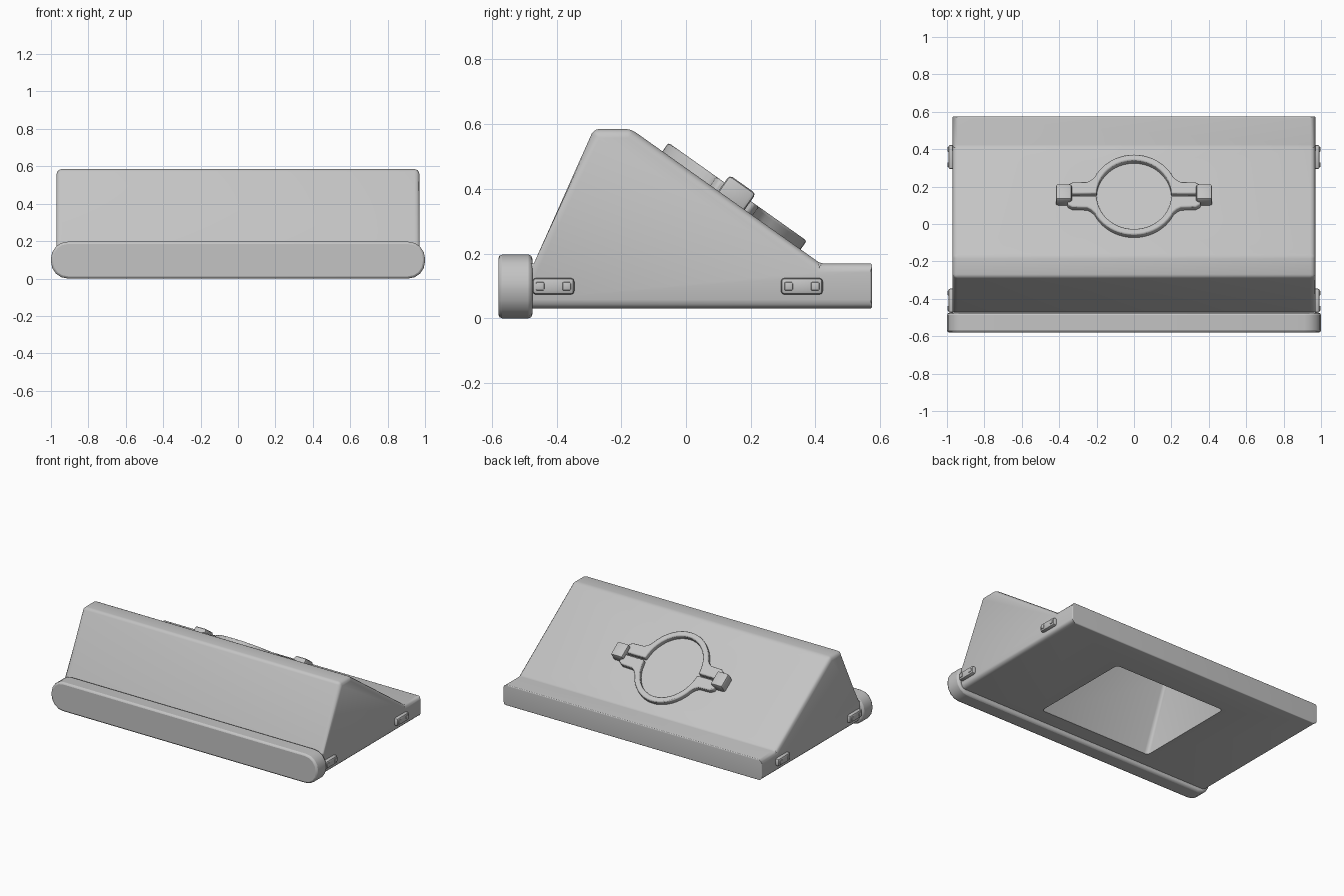
import bpy, bmesh, math
from mathutils import Matrix, Vector

old = bpy.data.objects.get("Cube")
if old:
    bpy.data.objects.remove(old)

grey = bpy.data.materials.new("light_grey")
grey.use_nodes = True
grey.diffuse_color = (0.55, 0.55, 0.55, 1)
grey.node_tree.nodes["Principled BSDF"].inputs["Base Color"].default_value = grey.diffuse_color


def prism(name, outline, depth, frame):
    """Extrude a flat outline along the local z axis, then place it with frame."""
    bm = bmesh.new()
    face = bm.faces.new([bm.verts.new((u, v, 0)) for u, v in outline])
    top = bmesh.ops.extrude_face_region(bm, geom=[face])["geom"]
    bmesh.ops.translate(bm, vec=(0, 0, depth),
                        verts=[g for g in top if isinstance(g, bmesh.types.BMVert)])
    bmesh.ops.recalc_face_normals(bm, faces=bm.faces)
    bm.transform(frame)
    mesh = bpy.data.meshes.new(name)
    bm.to_mesh(mesh)
    bm.free()
    obj = bpy.data.objects.new(name, mesh)
    bpy.context.collection.objects.link(obj)
    mesh.materials.append(grey)
    return obj


def rect(w, h):
    return [(-w, -h), (w, -h), (w, h), (-w, h)]


def activate(obj):
    bpy.ops.object.select_all(action="DESELECT")
    obj.select_set(True)
    bpy.context.view_layer.objects.active = obj


def round_edges(obj, width, segments, rule):
    """Bevel each edge by width times the weight the rule gives for its ends."""
    weights = obj.data.attributes.new("bevel_weight_edge", "FLOAT", "EDGE")
    for e in obj.data.edges:
        a, b = (obj.data.vertices[i].co for i in e.vertices)
        weights.data[e.index].value = rule(a, b)
    mod = obj.modifiers.new("round", "BEVEL")
    mod.limit_method = "WEIGHT"
    mod.width, mod.segments = width, segments
    activate(obj)
    bpy.ops.object.modifier_apply(modifier=mod.name)


def cut(obj, cutter):
    mod = obj.modifiers.new("cut", "BOOLEAN")
    mod.object, mod.operation, mod.solver = cutter, "DIFFERENCE", "EXACT"
    activate(obj)
    bpy.ops.object.modifier_apply(modifier=mod.name)
    bpy.data.objects.remove(cutter)


def smooth(obj, angle=35):
    activate(obj)
    bpy.ops.object.shade_smooth_by_angle(angle=math.radians(angle))


def side_frame(x):
    """Outline axes become y and z, extrusion runs along +x."""
    return Matrix(((0, 0, 1, x), (1, 0, 0, 0), (0, 1, 0, 0), (0, 0, 0, 1)))


# Wedge-shaped hood
HALF = 0.97
profile = [(-0.5, 0.03), (0.575, 0.03), (0.575, 0.17), (0.415, 0.17),
           (-0.17, 0.585), (-0.285, 0.585), (-0.47, 0.17), (-0.5, 0.17)]
hood = prism("hood", profile, 2 * HALF, side_frame(-HALF))


def hood_rule(a, b):
    if a.y < -0.46 and b.y < -0.46:
        return 0
    if a.y > 0.57 and b.y > 0.57:
        return 0.25
    if abs(a.x - b.x) < 0.01:
        return 1
    return 0.6 if a.z > 0.5 else 0.3 if a.z > 0.1 else 0


round_edges(hood, 0.055, 3, hood_rule)

# Open cavity under the hood
cavity = prism("cavity_cutter",
               [(-0.38, -0.05), (0.34, -0.05), (0.34, 0.1), (-0.16, 0.45), (-0.2, 0.45), (-0.37, 0.04)],
               0.84, side_frame(-0.42))
round_edges(cavity, 0.04, 3, lambda a, b: abs(a.x - b.x) < 0.01 and max(a.z, b.z) > 0.05)
cut(hood, cavity)

# Frame lying on the rear slope: u = x, v = up the slope, n = outward
along = Vector((0, -0.585, 0.415)).normalized()
normal = Vector((1, 0, 0)).cross(along)
if normal.z < 0:
    normal = -normal
centre = Vector((0, 0.141, 0.365))
slope = Matrix.Translation(centre) @ Matrix((Vector((1, 0, 0)), along, normal)).transposed().to_4x4()


def arc(rx, ry, start, end, n):
    angles = [math.radians(start + (end - start) * i / n) for i in range(n + 1)]
    return [(rx * math.cos(t), ry * math.sin(t)) for t in angles]


# Port through the slope
port = prism("port_cutter", arc(0.2, 0.225, 0, 352.5, 47), 0.35,
             slope @ Matrix.Translation((0, 0, -0.22)))
cut(hood, port)
smooth(hood)

# Front flange
flange = prism("front_flange", rect(1.0, 0.0985), 0.105,
               Matrix.Translation((0, -0.475, 0.0985)) @ Matrix.Rotation(math.pi / 2, 4, "X"))
round_edges(flange, 0.09, 4, lambda a, b: 1 if abs(a.y - b.y) > 0.01 else 0)
mod = flange.modifiers.new("rim", "BEVEL")
mod.width, mod.segments = 0.012, 2
mod.limit_method, mod.angle_limit = "ANGLE", math.radians(60)
smooth(flange)

# Two-piece clamp collar around the port
ear = [(0.23, 0.095), (0.25, 0.083), (0.33, 0.08), (0.355, 0.065), (0.355, 0.007)]
half = (arc(0.2, 0.225, 2, 178, 24) + [(-u, v) for u, v in reversed(ear)]
        + arc(0.235, 0.262, 154, 26, 20) + ear)
base = Matrix.Translation((0, 0, -0.02))
for label, turn in (("upper", 0), ("lower", math.pi)):
    collar = prism(label + "_clamp_half", half, 0.052,
                   slope @ base @ Matrix.Rotation(turn, 4, "Z"))
    mod = collar.modifiers.new("soft", "BEVEL")
    mod.width, mod.segments = 0.007, 2
    mod.limit_method, mod.angle_limit = "ANGLE", math.radians(50)
    smooth(collar)

# Clamp latches and side brackets, mirrored left and right
for label, s in (("left", 1), ("right", -1)):
    latch = prism(label + "_clamp_latch", rect(0.043, 0.05), 0.08,
                  slope @ Matrix.Translation((s * 0.375, 0, -0.02)))
    round_edges(latch, 0.012, 2, lambda a, b: 1)
    smooth(latch)
    for end, y in (("front", -0.41), ("rear", 0.358)):
        outward = side_frame(0) if s > 0 else Matrix.Scale(-1, 4, (1, 0, 0)) @ side_frame(0)
        place = Matrix.Translation((s * 0.95, y, 0.099)) @ outward
        bracket = prism(f"{label}_{end}_bracket", rect(0.065, 0.026), 0.043, place)
        bracket.data.flip_normals() if s < 0 else None
        round_edges(bracket, 0.012, 2, lambda a, b: 1)
        smooth(bracket)
        for k, off in (("a", -0.041), ("b", 0.041)):
            stud = prism(f"{label}_{end}_stud_{k}", rect(0.013, 0.013), 0.047,
                         place @ Matrix.Translation((off, 0, 0)))
            stud.data.flip_normals() if s < 0 else None
            round_edges(stud, 0.004, 2, lambda a, b: 1)
            smooth(stud)
